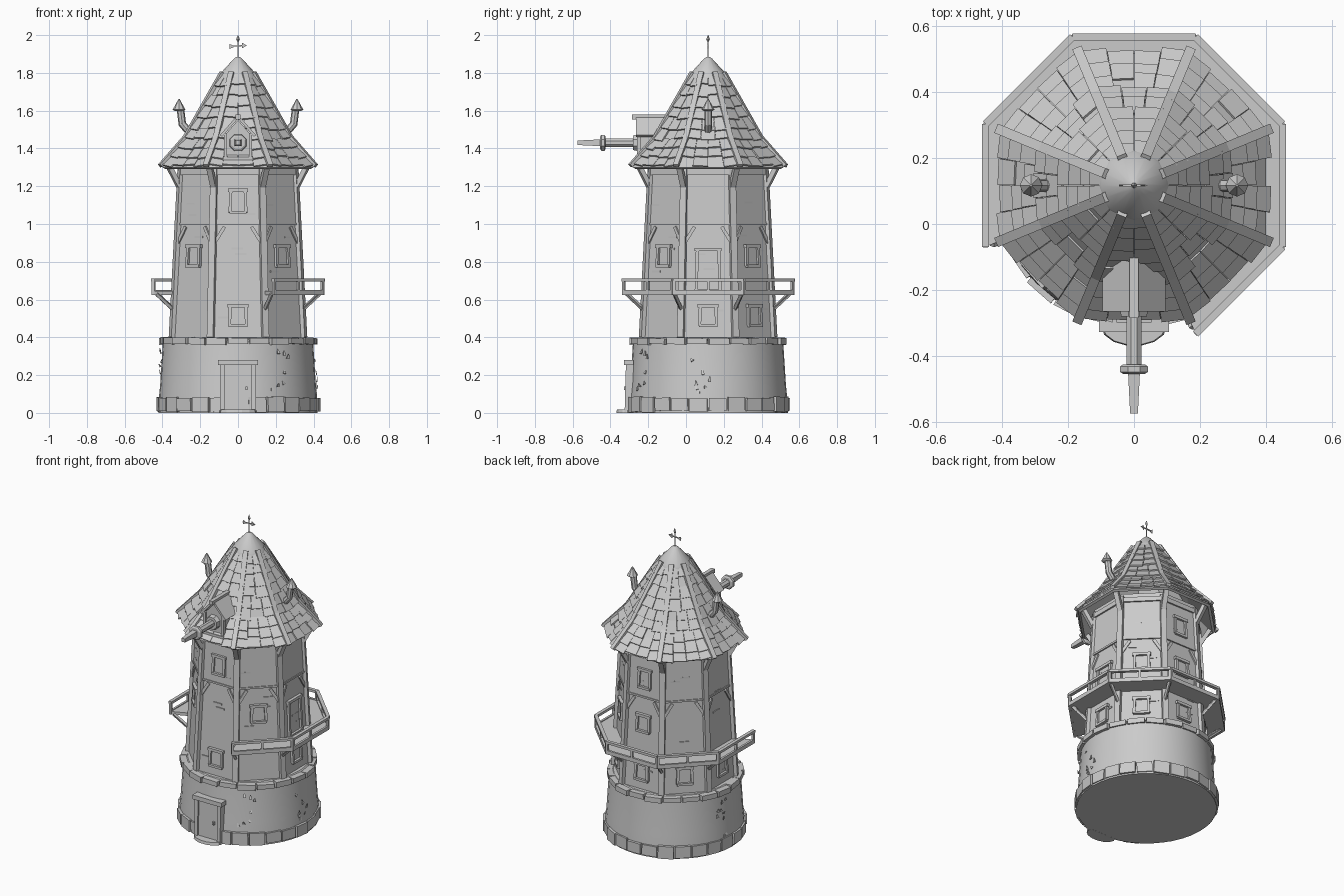
import bpy, bmesh, math, random
from mathutils import Vector as V, Matrix

if "Cube" in bpy.data.objects:
    bpy.data.objects.remove(bpy.data.objects["Cube"])

random.seed(4)
CY = 0.117                      # tower axis in y
T = math.tan(math.pi / 8)
parts = {}
R = random.uniform


def bm_of(name):
    return parts.setdefault(name, bmesh.new())


def beam(name, p1, p2, w, t, n=V((0, 0, 1)), taper=1.0):
    """Box from p1 to p2; width w across, thickness t along normal n."""
    p1, p2, n = V(p1), V(p2), V(n)
    d = (p2 - p1).normalized()
    s = d.cross(n).normalized()
    n = s.cross(d)
    bm = bm_of(name)
    q = [[bm.verts.new(p + s * a * w * k / 2 + n * b * t * k / 2)
          for a, b in ((-1, -1), (1, -1), (1, 1), (-1, 1))] for p, k in ((p1, 1), (p2, taper))]
    bm.faces.new(q[0][::-1])
    bm.faces.new(q[1])
    for i in range(4):
        j = (i + 1) % 4
        bm.faces.new((q[0][i], q[0][j], q[1][j], q[1][i]))


def loft(name, prof, n, rot=0.0, base=(0, CY, 0), axis=None, sy=1.0, close=False):
    """Stack of n-gon rings from (radius, height) points."""
    bm = bm_of(name)
    M = Matrix.Translation(base) @ (axis or Matrix())
    rings = [[bm.verts.new(M @ V((r * math.cos(rot + i * math.tau / n),
                                  sy * r * math.sin(rot + i * math.tau / n), z)))
              for i in range(n)] for r, z in prof]
    for a, b in zip(rings, rings[1:] + (rings[:1] if close else [])):
        for i in range(n):
            j = (i + 1) % n
            bm.faces.new((a[i], a[j], b[j], b[i]))
    if not close:
        bm.faces.new(rings[0][::-1])
        bm.faces.new(rings[-1])


def on_side(k, u, dist, z):
    """Point on octagon side k (0 = front, counterclockwise), u along the side."""
    a = -math.pi / 2 + k * math.pi / 4
    return V((dist * math.cos(a) - u * math.sin(a), CY + dist * math.sin(a) + u * math.cos(a), z))


def out(k):
    return on_side(k, 0, 1, 0) - V((0, CY, 0))


def wall(z):
    return 0.347 - (z - 0.4) * 0.052


def wp(k, u, z, off=0.0):
    return on_side(k, u, wall(z) + off, z)


# Round stone base
loft("stone_base", [(.422, 0), (.418, .09), (.412, .15), (.398, .37), (.37, .40)], 40)
for name, n, r, z, h, t in (("footing_stones", 26, .418, .045, .08, .03),
                            ("base_rim_stones", 22, .395, .38, .036, .04)):
    for i in range(n):
        a0, a1 = (i + .03) * math.tau / n, (i + .97) * math.tau / n
        rr, hh = r + R(-.006, .006), h * R(.82, 1.05)
        if name == "footing_stones" and abs((a0 + a1) / 2 - 1.5 * math.pi) < .2:
            continue
        P = [V((rr * math.cos(a), CY + rr * math.sin(a), z + R(-.003, .003))) for a in (a0, a1)]
        beam(name, P[0], P[1], t, hh)

# Octagonal tower body
c8 = math.cos(math.pi / 8)
E = math.pi / 8
loft("tower_body", [(wall(z) / c8, z) for z in (.39, 1.0)] +
     [((wall(1.0) + .004) / c8, 1.0), ((wall(1.30) + .004) / c8, 1.32)], 8, E)
for k in range(8):
    n = out(k) * .92 + out(k + 1) * .39
    corner = lambda z, o: on_side(k, (wall(z) + o) * T, wall(z) + o, z)
    nc = (out(k) + out(k + 1)).normalized()
    beam("corner_posts", corner(.40, .002), corner(1.30, .002), .036, .024, nc)
    beam("eave_brackets", corner(1.20, .006), corner(1.305, .065), .03, .025, nc)
    h = wall(1.27) * T
    beam("eave_beams", wp(k, -h, 1.275, .006), wp(k, h, 1.275, .006), .03, .02, out(k))
    h = wall(1) * T
    beam("mid_beams", wp(k, -h, 1.0, .003), wp(k, h, 1.0, .003), .012, .012, out(k))
    for s in (-1, 1):
        beam("corner_braces", wp(k, s * h * .95, .90, .003), wp(k, s * h * .55, .985, .003), .018, .012, out(k))
    for i in range(4):          # raised plank ends
        u, z = R(-.08, .08), R(.48, 1.22)
        beam("wall_planks", wp(k, u - .03, z, .001), wp(k, u + .03, z, .001), .01, .008, out(k))


# Windows and balcony doors
def window(name, k, z, w=.043, h=.052):
    o = out(k)
    beam(name, wp(k, -w - .012, z + h, .007), wp(k, w + .012, z + h, .007), .018, .024, o)
    beam(name, wp(k, -w - .006, z - h, .007), wp(k, w + .006, z - h, .007), .015, .024, o)
    for s in (-1, 1):
        beam(name, wp(k, s * w * 1.05, z - h, .005), wp(k, s * w * .95, z + h, .005), .016, .02, o)
    beam(name, wp(k, 0, z - h, .0), wp(k, 0, z + h, .0), w * 1.6, .008, o)


for k in (0, 2, 3, 4, 5, 6):
    window("lower_windows", k, .515)
for k in (1, 3, 4, 7):
    window("middle_windows", k, .83)
for k in (0, 4):
    window("upper_windows", k, 1.12, .04, .058)
window("balcony_door", 2, .755, .06, .11)

# Front door and step
F = V((0, -1, 0))
for s in (-1, 1):
    beam("door_frame", (s * .083, -.305, 0), (s * .083, -.298, .26), .024, .04, F)
beam("door_frame", (-.106, -.302, .267), (.106, -.302, .267), .028, .05, F)
beam("door_panel", (0, -.300, 0), (0, -.292, .26), .15, .03, F)
beam("door_handle", (.045, -.322, .12), (.045, -.322, .14), .012, .012, F)
loft("door_step", [(.10, 0), (.095, .018)], 14, 0, (0, -.31, 0), sy=.6)

# Balcony around five sides, open at the front and front left
B, ZF = .45, .637
for k in range(1, 7):
    o, h = out(k), B * T
    bm = bm_of("balcony_floor")
    vs = [[bm.verts.new(on_side(k, s * d * T, d, z)) for s, d in
           ((-1, .31), (1, .31), (1, B), (-1, B))] for z in (.625, .645)]
    bm.faces.new(vs[0][::-1])
    bm.faces.new(vs[1])
    for i in range(4):
        j = (i + 1) % 4
        bm.faces.new((vs[0][i], vs[0][j], vs[1][j], vs[1][i]))
    beam("balcony_edge", on_side(k, -h, B, ZF), on_side(k, h, B, ZF), .026, .014, o)
    beam("balcony_rail", on_side(k, -h, B, .703), on_side(k, h, B, .703), .016, .022, o)
    for u in (-h * .97, 0, h * .97):
        beam("rail_posts", on_side(k, u, B, .63), on_side(k, u, B, .70), .014, .014, o)
    for s in (-1, 1):
        beam("balcony_braces", on_side(k, s * wall(.55) * T, wall(.55), .545),
             on_side(k, s * .43 * T, .43, .63), .016, .016, o)
    if k == 6:                  # left flank ends at its front corner
        break

# Roof shell: outer slope, then inner slope
prof = [(.400, 1.30), (.278, 1.45), (.085, 1.79)]
loft("roof_shell", [(r / c8, z) for r, z in prof + [(.05, 1.76), (.25, 1.42), (.385, 1.292)]], 8, E, close=True)


def slope(t):
    (r0, z0), (r1, z1), s = (prof[0], prof[1], t / .35) if t < .35 else (prof[1], prof[2], (t - .35) / .65)
    return r0 + (r1 - r0) * s, z0 + (z1 - z0) * s


# Overlapping wooden shingles and hip boards
ROWS = 9
for k in range(8):
    for i in range(ROWS):
        (r0, z0), (r1, z1) = slope(i / ROWS), slope(min(1, (i + 1.1) / ROWS))
        nrm = (out(k) * (z1 - z0) + V((0, 0, r0 - r1))).normalized()
        cnt = max(2, round(2 * r0 * T / .075))
        for j in range(cnt):
            if random.random() < .07:
                continue
            c = (j + .5) / cnt * 2 - 1
            drop = R(-.012, .008) if i else R(-.004, .008)
            lo = on_side(k, c * r0 * T, r0, z0) + nrm * .012
            hi = on_side(k, c * r1 * T, r1, z1) + nrm * .003
            lo += (hi - lo).normalized() * drop
            beam("roof_shingles", lo, hi, 2 * r0 * T / cnt * .97, .009, nrm, r1 / r0 if r1 / r0 > .6 else .7)
    nc = (out(k) + out(k + 1)).normalized()
    P = [on_side(k, r * T, r, z + .012) for r, z in ((.412, 1.297), prof[1], prof[2])]
    for a, b in zip(P, P[1:]):
        beam("hip_boards", a, b, .03, .018, nc + V((0, 0, .8)))

# Roof cap and weather vane
loft("roof_cap", [(.09, 1.77), (.106, 1.772), (.10, 1.79), (.022, 1.875), (.008, 1.885)], 16)
loft("vane_pole", [(.004, 1.87), (.003, 1.965)], 6)
beam("vane_arrow", (-.045, CY, 1.94), (.035, CY, 1.945), .006, .006)
beam("vane_arrow", (.02, CY, 1.945), (.045, CY, 1.945), .004, .03, taper=.1)
beam("vane_arrow", (-.045, CY, 1.94), (-.022, CY, 1.94), .004, .026, taper=.3)
loft("vane_tip", [(.001, 1.96), (.01, 1.978), (.001, 2.0)], 4)

# Bent chimney pipes on both sides
for s in (-1, 1):
    pts = [V((s * x, CY, z)) for x, z in ((.20, 1.49), (.27, 1.50), (.295, 1.53), (.305, 1.61))]
    for a, b in zip(pts, pts[1:]):
        d = b - a
        loft("chimney_pipes", [(.020, -.005), (.020, d.length + .005)], 8, 0, a,
             d.to_track_quat('Z', 'Y').to_matrix().to_4x4())
    loft("chimney_caps", [(.022, 1.598), (.034, 1.605), (.003, 1.662)], 8, 0, (s * .312, CY, 0))

# Front dormer with gable roof
bm = bm_of("dormer_body")
G = [(-.066, 1.33), (.066, 1.33), (.066, 1.475), (0, 1.55), (-.066, 1.475)]
f, b = [[bm.verts.new((x, y, z)) for x, z in G] for y in (-.25, -.04)]
bm.faces.new(f)
bm.faces.new(b[::-1])
for i in range(5):
    j = (i + 1) % 5
    bm.faces.new((f[i], b[i], b[j], f[j]))
for s in (-1, 1):
    beam("dormer_roof", (s * .047, -.265, 1.515), (s * .047, -.06, 1.515), .13, .014, (s * .75, 0, .66))
    beam("dormer_posts", (s * .066, -.25, 1.32), (s * .066, -.25, 1.48), .018, .02, F)
beam("dormer_ridge", (0, -.285, 1.567), (0, -.09, 1.567), .026, .026)
beam("dormer_sill", (-.08, -.25, 1.345), (.08, -.25, 1.345), .02, .03, F)

# Sail shaft without sails
AX = Matrix.Rotation(math.pi / 2, 4, 'X')
loft("shaft_flange", [(.048, 0), (.042, .03)], 8, E, (0, -.25, 1.43), AX)
loft("sail_shaft", [(.024, 0), (.024, .24)], 8, E, (0, -.20, 1.43), AX)
loft("shaft_hub", [(.036, 0), (.046, .006), (.046, .022), (.036, .028)], 8, E, (0, -.426, 1.43), AX)
beam("shaft_tip", (0, -.45, 1.43), (0, -.575, 1.43), .036, .036, taper=.65)

# Ivy leaves and rubble near the base
for a, n in ((2.95, 12), (-.1, 8), (-1.0, 7)):
    for i in range(n):
        t, z = a + R(-.12, .12), R(.03, .34)
        p = V((.417 * math.cos(t), CY + .417 * math.sin(t), z))
        beam("ivy_leaves", p, p + V((R(-.01, .01), R(-.01, .01), R(.012, .028))), .018, .006,
             (math.cos(t), math.sin(t), .3), .3)

# Turn every part into an object
SMOOTH = {"stone_base", "roof_cap", "chimney_pipes"}
for name, bm in parts.items():
    bmesh.ops.recalc_face_normals(bm, faces=bm.faces)
    me = bpy.data.meshes.new(name)
    bm.to_mesh(me)
    bm.free()
    ob = bpy.data.objects.new(name, me)
    bpy.context.collection.objects.link(ob)
    if name in SMOOTH:
        bpy.ops.object.select_all(action='DESELECT')
        ob.select_set(True)
        bpy.context.view_layer.objects.active = ob
        bpy.ops.object.shade_smooth_by_angle(angle=math.radians(35))
